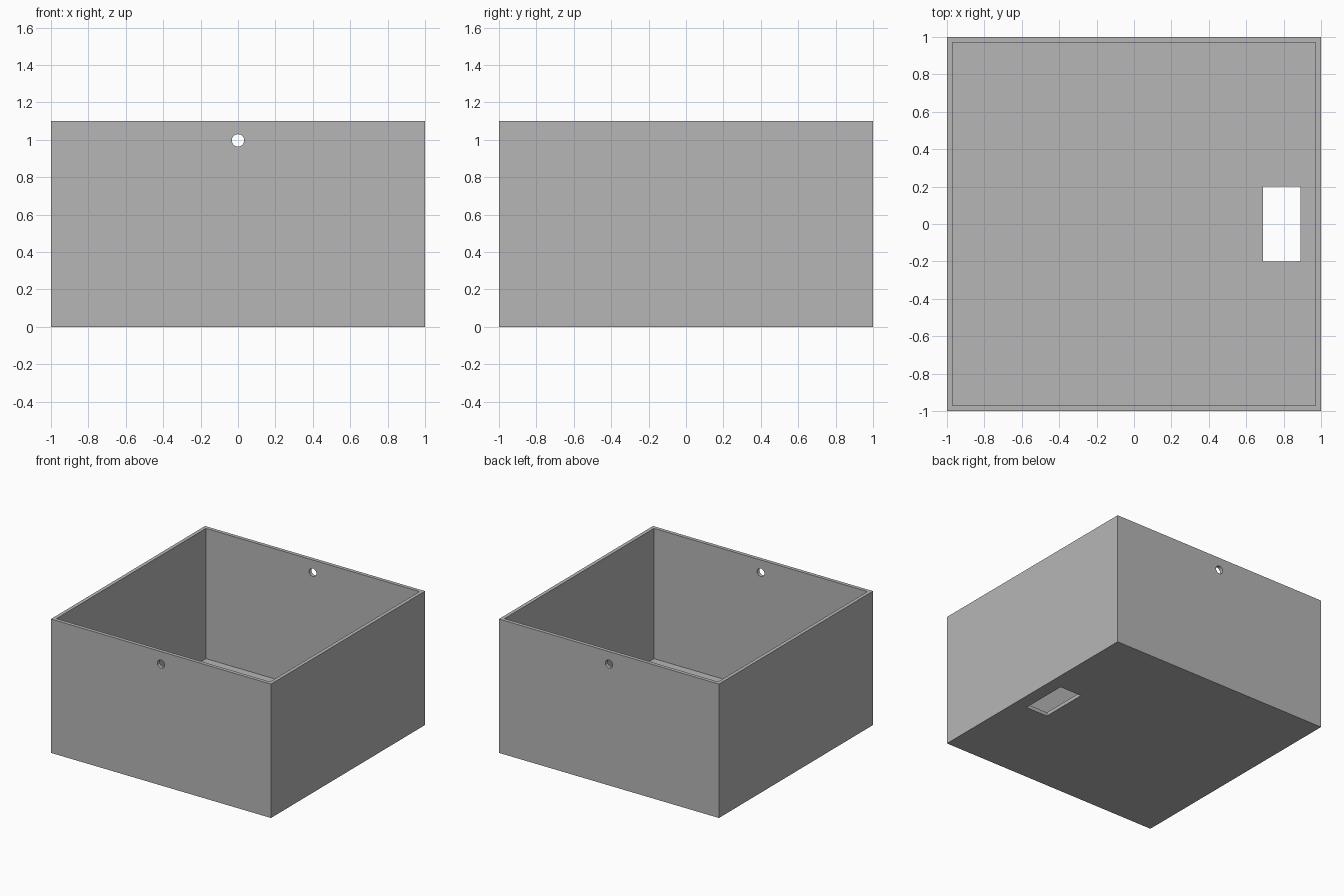
import bpy
from math import radians

cube = bpy.data.objects.get("Cube")
if cube:
    bpy.data.objects.remove(cube, do_unlink=True)

HEIGHT = 1.1
WALL = 0.03

grey = bpy.data.materials.new("plain grey")
grey.use_nodes = True
grey.diffuse_color = (0.47, 0.47, 0.47, 1)
grey.node_tree.nodes["Principled BSDF"].inputs["Base Color"].default_value = grey.diffuse_color


def block(name, x, y, z):
    """Box spanning the given (low, high) ranges."""
    spans = (x, y, z)
    bpy.ops.mesh.primitive_cube_add(size=1, location=[sum(s) / 2 for s in spans])
    obj = bpy.context.object
    obj.name = name
    obj.scale = [s[1] - s[0] for s in spans]
    bpy.ops.object.transform_apply(location=True, rotation=True, scale=True)
    obj.data.materials.append(grey)
    return obj


def cut(target, cutter):
    """Subtract the cutter from the target, then discard it."""
    cutter.hide_render = True
    mod = target.modifiers.new("cut", "BOOLEAN")
    mod.operation = "DIFFERENCE"
    mod.solver = "EXACT"
    mod.object = cutter
    bpy.context.view_layer.objects.active = target
    bpy.ops.object.modifier_apply(modifier=mod.name)
    bpy.data.objects.remove(cutter, do_unlink=True)


# Open box with thin walls and floor
box = block("open_box", (-1, 1), (-1, 1), (0, HEIGHT))
inner = 1 - WALL
cut(box, block("cavity_cutter", (-inner, inner), (-inner, inner), (WALL, HEIGHT + 0.2)))

# Rectangular slot through the floor
cut(box, block("slot_cutter", (0.69, 0.89), (-0.2, 0.2), (-0.1, 0.1)))

# Round holes through the front and back walls
bpy.ops.mesh.primitive_cylinder_add(vertices=32, radius=0.033, depth=3,
                                    location=(0, 0, 0.997),
                                    rotation=(radians(90), 0, 0))
drill = bpy.context.object
drill.name = "hole_cutter"
drill.data.materials.append(grey)
cut(box, drill)

# Crisp box edges with smooth hole walls
bpy.ops.object.select_all(action="DESELECT")
box.select_set(True)
bpy.context.view_layer.objects.active = box
bpy.ops.object.shade_smooth_by_angle(angle=radians(30))
